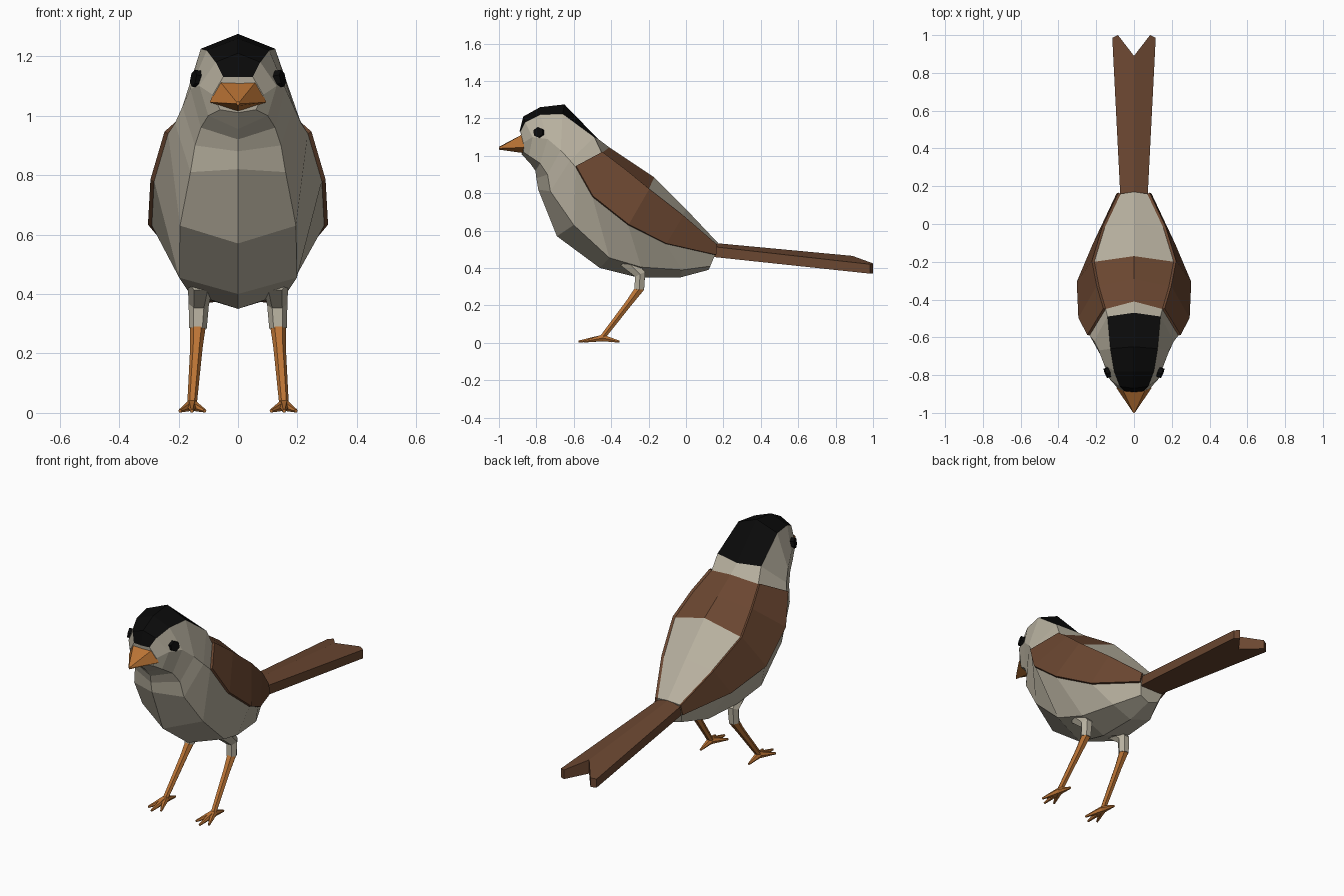
import bpy, bmesh, math
from mathutils import Vector

if "Cube" in bpy.data.objects:
    bpy.data.objects.remove(bpy.data.objects["Cube"])


def material(name, rgb):
    m = bpy.data.materials.new(name)
    m.diffuse_color = (*rgb, 1)
    m.use_nodes = True
    m.node_tree.nodes["Principled BSDF"].inputs["Base Color"].default_value = m.diffuse_color
    return m


GREY = material("warm grey", (0.48, 0.44, 0.35))
BROWN = material("brown", (0.145, 0.062, 0.030))
BLACK = material("black", (0.003, 0.003, 0.003))
ORANGE = material("orange", (0.50, 0.175, 0.036))


def build(name, verts, faces, mats, mirror=False):
    me = bpy.data.meshes.new(name)
    me.from_pydata([tuple(v) for v in verts], [], faces)
    for m in mats:
        me.materials.append(m)
    bm = bmesh.new()
    bm.from_mesh(me)
    bmesh.ops.recalc_face_normals(bm, faces=bm.faces)
    bm.to_mesh(me)
    bm.free()
    ob = bpy.data.objects.new(name, me)
    bpy.context.collection.objects.link(ob)
    if mirror:
        mod = ob.modifiers.new("mirror", 'MIRROR')
        mod.use_mirror_merge = False
    return ob


def loft_faces(n_rings, n):
    """Quads between rings, then both end caps."""
    faces = [(i * n + j, i * n + (j + 1) % n, (i + 1) * n + (j + 1) % n, (i + 1) * n + j)
             for i in range(n_rings - 1) for j in range(n)]
    return faces + [tuple(range(n)), tuple(range((n_rings - 1) * n, n_rings * n))]


def full_ring(half):
    """Half ring from top centre to bottom centre -> closed ring."""
    return half + [(-x, y, z) for x, y, z in half[-2:0:-1]]


def tube(name, pts, radii, mat, sides=6):
    """Tapered limb along a path, one for each side of the bird."""
    verts = []
    pts = [Vector(p) for p in pts]
    for i, (p, r) in enumerate(zip(pts, radii)):
        d = (pts[min(i + 1, len(pts) - 1)] - pts[max(i - 1, 0)]).normalized()
        u = d.cross(Vector((1, 0, 0)))
        if u.length < 0.1:
            u = d.cross(Vector((0, 0, 1)))
        u.normalize()
        v = d.cross(u)
        for k in range(sides):
            a = 2 * math.pi * (k + 0.5) / sides
            verts.append(p + r * (math.cos(a) * u + math.sin(a) * v))
    return build(name, verts, loft_faces(len(pts), sides), [mat], True)


# Body: lines running from beak to tail
back = [(-.89, 1.13), (-.87, 1.21), (-.78, 1.26), (-.65, 1.275), (-.47, 1.09),
        (-.41, 1.045), (-.29, .965), (-.17, .885), (0, .715), (.17, .535)]
upper = [(.05, -.885, 1.13), (.075, -.86, 1.18), (.105, -.78, 1.22), (.125, -.66, 1.225),
         (.14, -.49, 1.10), (.15, -.45, 1.015), (.185, -.33, .925), (.21, -.2, .82),
         (.155, -.02, .68), (.07, .16, .525)]
side = [(.085, -.87, 1.07), (.13, -.82, 1.10), (.16, -.74, 1.09), (.187, -.67, 1.03),
        (.212, -.62, .975), (.235, -.59, .94), (.282, -.5, .78), (.29, -.31, .63),
        (.205, -.11, .53), (.08, .155, .47)]
lower = [(.06, -.87, 1.02), (.10, -.84, 1.0), (.125, -.78, .96), (.145, -.74, .90),
         (.16, -.725, .81), (.195, -.6, .63), (.198, -.41, .455), (.165, -.24, .405),
         (.13, -.02, .39), (.06, .13, .41)]
belly = [(-.88, 1.01), (-.83, .955), (-.805, .92), (-.80, .88), (-.79, .82),
         (-.69, .57), (-.46, .40), (-.26, .35), (-.03, .35), (.12, .39)]
verts = []
for t, u, s, l, b in zip(back, upper, side, lower, belly):
    verts += full_ring([(0, *t), u, s, l, (0, *b)])
body = build("body", verts, loft_faces(10, 8), [GREY, BLACK, BROWN])
# Dark cap on the crown and brown mantle across the back
for k in range(72):
    ring, seg = divmod(k, 8)
    if seg in (0, 7):
        body.data.polygons[k].material_index = 1 if ring < 4 else 2 if ring in (5, 6) else 0

# Wings: plates following the flank
wing_v = []
for u, s in zip(upper[5:], side[5:]):
    wing_v += [u, s]
wing = build("wings", wing_v, [(2 * i, 2 * i + 1, 2 * i + 3, 2 * i + 2) for i in range(4)], [BROWN])
if wing.data.polygons[0].normal.x < 0:
    wing.data.flip_normals()
sol = wing.modifiers.new("thickness", 'SOLIDIFY')
sol.thickness, sol.offset = 0.014, 1
wing.modifiers.new("mirror", 'MIRROR')

# Tail: ridged bar with a notched end
tail_v = full_ring([(0, .14, .535), (.072, .14, .515), (.072, .14, .46), (0, .14, .46)])
tail_v += full_ring([(0, .89, .465), (.115, .985, .42), (.115, .985, .37), (0, .89, .385)])
# flat tips beside the notch
tail_v += [(.085, 1.0, .425), (.085, 1.0, .372), (-.085, 1.0, .425), (-.085, 1.0, .372)]
tail_f = [(0, 1, 7, 12, 6), (0, 6, 14, 11, 5), (1, 2, 8, 7), (2, 3, 9, 13, 8),
          (3, 4, 10, 15, 9), (4, 5, 11, 10), (0, 5, 4, 3, 2, 1),
          (7, 8, 13, 12), (12, 13, 9, 6), (6, 9, 15, 14), (14, 15, 10, 11)]
build("tail", tail_v, tail_f, [BROWN])

# Beak
beak_v = full_ring([(0, -.87, 1.115), (.065, -.865, 1.12), (.095, -.865, 1.045), (0, -.87, 1.015)])
beak_v += full_ring([(0, -1.0, 1.048), (.004, -.998, 1.045), (.005, -.998, 1.04), (0, -1.0, 1.033)])
build("beak", beak_v, loft_faces(2, 6), [ORANGE])

# Eyes
c, n = Vector((.143, -.788, 1.125)), Vector((.92, -.36, .16)).normalized()
tube("eyes", [c - n * .015, c + n * .008], [.029, .029], BLACK)

# Legs and feet
tube("thighs", [(.125, -.32, .44), (.132, -.245, .365), (.135, -.25, .285)],
     [.045, .034, .03], GREY)
tube("shins", [(.135, -.245, .295), (.14, -.30, .22), (.155, -.45, .025)],
     [.027, .021, .016], ORANGE)
ankle = (.155, -.445, .026)
for label, tip in (("inner", (.112, -.545, .007)), ("middle", (.155, -.575, .007)),
                   ("outer", (.195, -.545, .007)), ("back", (.155, -.355, .006))):
    mid = [a * .5 + b * .5 for a, b in zip(ankle, tip)]
    tube(label + "_toes", [ankle, mid, tip], [.02, .013, .006], ORANGE)
